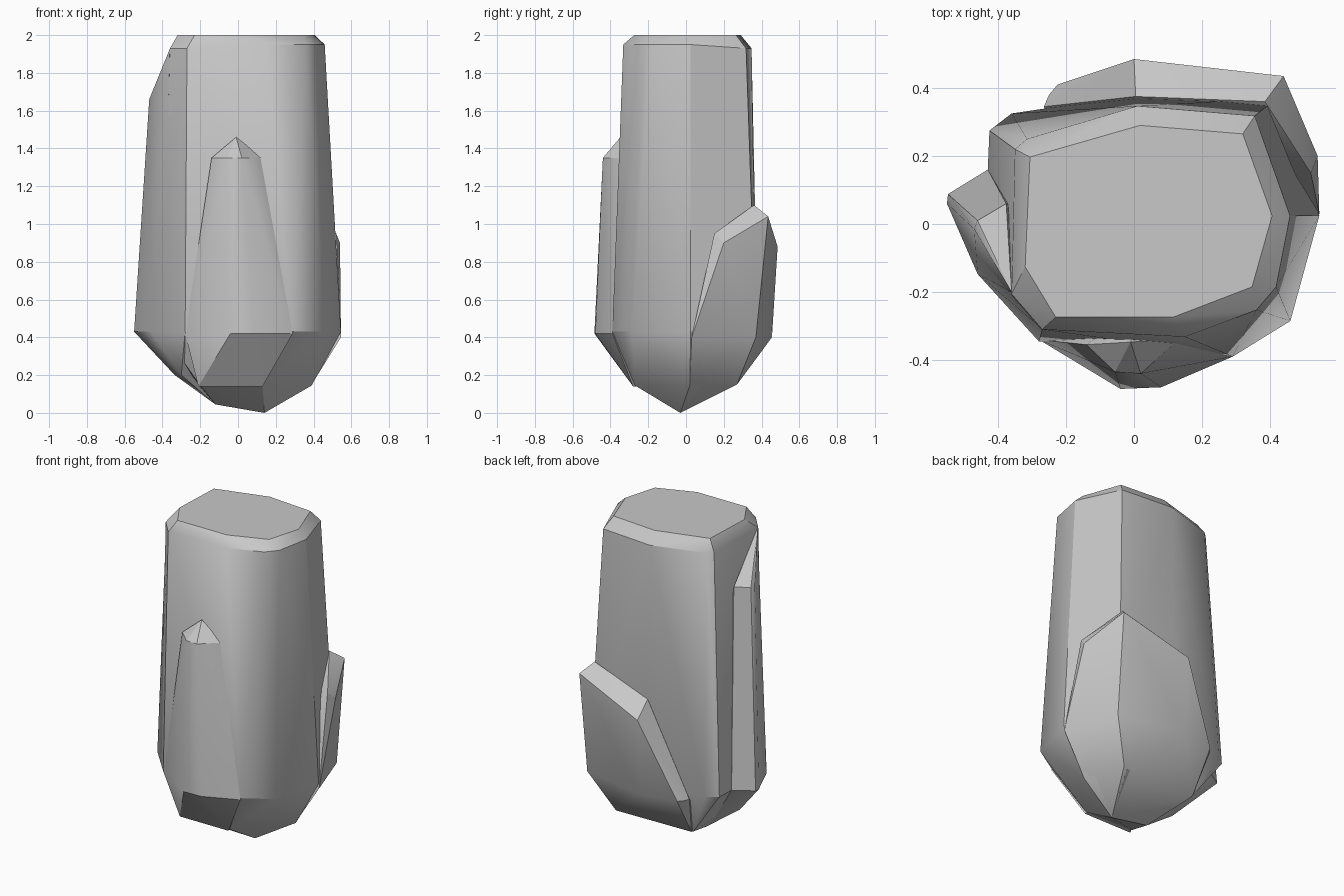
import bpy
import bmesh
import math

# Remove only the default cube
default_cube = bpy.data.objects.get("Cube")
if default_cube is not None:
    bpy.data.objects.remove(default_cube, do_unlink=True)

# One plain stone colour
stone = bpy.data.materials.new("grey_stone")
stone_colour = (0.58, 0.58, 0.58, 1)
stone.diffuse_color = stone_colour
stone.use_nodes = True
shader = stone.node_tree.nodes["Principled BSDF"]
shader.inputs["Base Color"].default_value = stone_colour
shader.inputs["Roughness"].default_value = 0.9


def ring(height, *outline):
    """Lift a flat outline to one height."""
    return [(x, y, height) for x, y in outline]


def chiselled_block(name, *point_groups):
    """Wrap groups of corner points in one faceted, convex stone."""
    mesh = bpy.data.meshes.new(name)
    block = bmesh.new()
    for group in point_groups:
        for corner in group:
            block.verts.new(corner)
    result = bmesh.ops.convex_hull(block, input=block.verts)
    unused = [item for item in result["geom_interior"]
              if isinstance(item, bmesh.types.BMVert)]
    bmesh.ops.delete(block, geom=unused, context="VERTS")
    # Join triangles that lie almost in one plane
    bmesh.ops.dissolve_limit(block, angle_limit=math.radians(2),
                             verts=block.verts, edges=block.edges)
    bmesh.ops.recalc_face_normals(block, faces=block.faces)
    block.to_mesh(mesh)
    block.free()
    mesh.materials.append(stone)
    stone_object = bpy.data.objects.new(name, mesh)
    bpy.context.collection.objects.link(stone_object)
    # Soften shallow edges, keep the chiselled ones
    bpy.ops.object.select_all(action="DESELECT")
    stone_object.select_set(True)
    bpy.context.view_layer.objects.active = stone_object
    bpy.ops.object.shade_smooth_by_angle(angle=math.radians(30))
    return stone_object


# Lowest edge shared by the stones
keel = [(-.12, -.03, .045), (.14, -.03, 0)]

# Tall tapering pillar with a bevelled flat top
chiselled_block(
    "main_pillar",
    keel,
    ring(.145, (-.2, -.26), (.13, -.27), (.39, .02), (.27, .26), (-.22, .24)),
    ring(.43, (-.28, -.345), (.29, -.39), (.46, -.285), (.545, .025),
         (.42, .37), (.01, .38), (-.36, .325), (-.425, .275),
         (-.43, .16), (-.4, -.2)),
    ring(1.93, (-.27, -.31), (-.36, -.206), (-.35, .22), (-.315, .25),
         (.01, .347), (.355, .318)),
    ring(1.95, (.459, .024), (.418, -.185), (.36, -.253), (.15, -.332)),
    ring(2, (-.306, .197), (.018, .29), (.32, .265), (.406, .024),
         (.347, -.185), (.115, -.274), (-.23, -.274), (-.32, -.126)))

# Pointed ridge on the front
chiselled_block(
    "front_ridge",
    ring(.14, (-.21, -.28), (.13, -.28), (-.03, -.1)),
    ring(.42, (-.28, -.34), (-.04, -.485), (.08, -.48), (.29, -.39),
         (.01, -.2)),
    ring(1.35, (-.14, -.355), (-.056, -.435), (.02, -.44), (.13, -.34),
         (.01, -.25)),
    [(-.01, -.347, 1.46)])

# Tall spur on one side, sloping up to the pillar
chiselled_block(
    "side_spur",
    keel[:1],
    ring(.2, (-.335, -.06), (-.3, -.2)),
    ring(.43, (-.28, -.345), (-.46, -.147), (-.55, .06), (-.547, .088),
         (-.43, .16), (-.2, -.1)),
    ring(1.66, (-.47, -.015), (-.46, .01), (-.376, .06)),
    [(-.36, -.2, 1.93), (-.28, -.3, 1.85)])

# Broad slab leaning on the back corner
chiselled_block(
    "back_slab",
    keel,
    ring(.15, (.39, .02), (.3, .27), (-.22, .26)),
    ring(.4, (.545, .03), (.43, .37), (0, .455), (-.225, .41),
         (-.25, .38), (-.265, .345)),
    [(.52, .15, .95), (.54, .2, .9)],
    [(.385, .36, 1.1), (.44, .435, 1.04)],
    [(.005, .375, .97), (0, .485, .88)])
